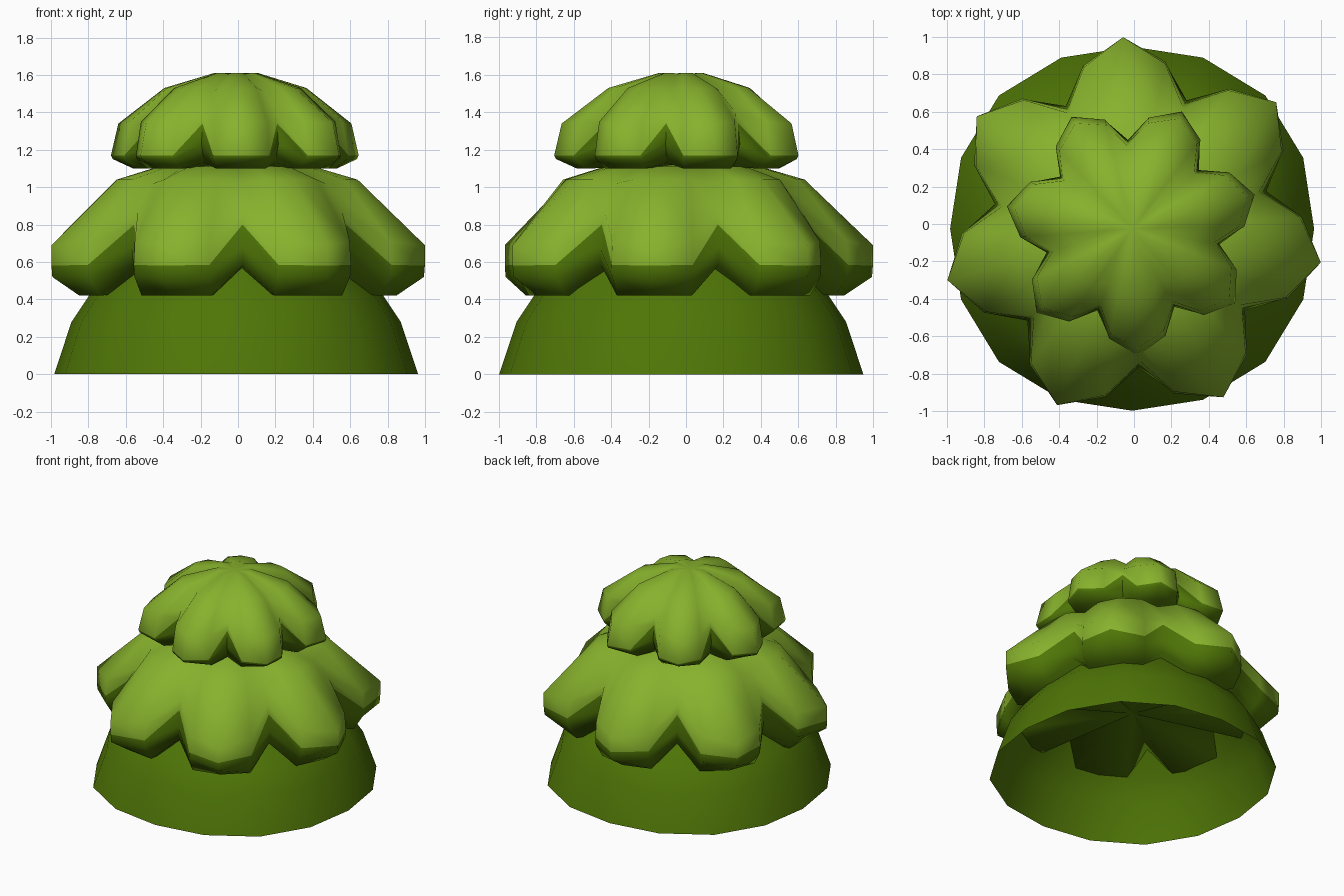
import bpy, bmesh, math

if "Cube" in bpy.data.objects:
    bpy.data.objects.remove(bpy.data.objects["Cube"])

CX, CY = -0.01, -0.025
LOBES = 7


def material(name, rgb):
    m = bpy.data.materials.new(name)
    m.diffuse_color = (*rgb, 1)
    m.use_nodes = True
    m.node_tree.nodes["Principled BSDF"].inputs["Base Color"].default_value = m.diffuse_color
    return m


light = material("light_leaf_green", (0.245, 0.445, 0.026))
dark = material("dark_leaf_green", (0.078, 0.178, 0.002))


def finish(bm, name, mats, angle):
    bmesh.ops.recalc_face_normals(bm, faces=bm.faces)
    mesh = bpy.data.meshes.new(name)
    bm.to_mesh(mesh)
    bm.free()
    for m in mats:
        mesh.materials.append(m)
    ob = bpy.data.objects.new(name, mesh)
    bpy.context.collection.objects.link(ob)
    bpy.ops.object.select_all(action='DESELECT')
    ob.select_set(True)
    bpy.context.view_layer.objects.active = ob
    bpy.ops.object.shade_smooth_by_angle(angle=math.radians(angle))
    return ob


def bridge(bm, a, b, mat=0):
    n = len(a)
    for i in range(n):
        f = bm.faces.new((a[i], a[(i + 1) % n], b[(i + 1) % n], b[i]))
        f.material_index = mat


def cap(bm, ring, z, mat):
    c = bm.verts.new((CX, CY, z))
    for i in range(len(ring)):
        bm.faces.new((ring[i], ring[(i + 1) % len(ring)], c)).material_index = mat


def polar(bm, r, deg, z):
    a = math.radians(deg)
    return bm.verts.new((CX + r * math.cos(a), CY + r * math.sin(a), z))


def lobed_tier(name, rings, first_dark, phase, spread, top_z, bottom_z):
    """Each ring gives (radius, z) at the lobe tip, lobe corner and notch."""
    bm = bmesh.new()
    step = 360 / LOBES
    loops = []
    for tip, corner, notch in rings:
        loop = []
        for k in range(LOBES):
            a = phase + k * step
            for (r, z), off in ((corner, -spread), (tip, 0), (corner, spread), (notch, step / 2)):
                loop.append(polar(bm, r, a + off, z))
        loops.append(loop)
    for i in range(len(loops) - 1):
        bridge(bm, loops[i], loops[i + 1], 1 if i >= first_dark else 0)
    cap(bm, loops[0], top_z, 0)
    cap(bm, loops[-1], bottom_z, 1)
    return finish(bm, name, (light, dark), 85)


# open flared skirt of 16 sides, slightly fuller on the diagonals
bm = bmesh.new()
loops = [[polar(bm, r * (1 + 0.035 * math.sin(math.radians(k * 45)) ** 2), k * 22.5, z)
          for k in range(16)]
         for r, z in ((0.973, 0), (0.88, 0.28), (0.78, 0.43), (0.62, 0.6))]
for a, b in zip(loops, loops[1:]):
    bridge(bm, a, b)
finish(bm, "base_skirt", (dark,), 60)

# wide middle leaf tier, dark under the rim and in the notches
lobed_tier("middle_tier", [
    ((0.42, 1.11), (0.415, 1.11), (0.39, 1.10)),
    ((0.66, 1.04), (0.64, 1.04), (0.59, 1.02)),
    ((1.025, 0.69), (0.90, 0.71), (0.70, 0.87)),
    ((1.025, 0.58), (0.91, 0.585), (0.725, 0.80)),
    ((1.02, 0.52), (0.905, 0.525), (0.745, 0.68)),
    ((0.87, 0.42), (0.84, 0.42), (0.73, 0.58)),
], 3, 92.7, 14, 1.13, 0.48)

# small top leaf tier
lobed_tier("top_tier", [
    ((0.12, 1.61), (0.118, 1.61), (0.11, 1.605)),
    ((0.39, 1.53), (0.37, 1.53), (0.31, 1.515)),
    ((0.64, 1.34), (0.57, 1.35), (0.44, 1.40)),
    ((0.68, 1.17), (0.60, 1.17), (0.46, 1.34)),
    ((0.67, 1.15), (0.595, 1.15), (0.475, 1.23)),
    ((0.56, 1.10), (0.53, 1.10), (0.44, 1.13)),
], 3, -87.3, 14.5, 1.60, 1.11)
